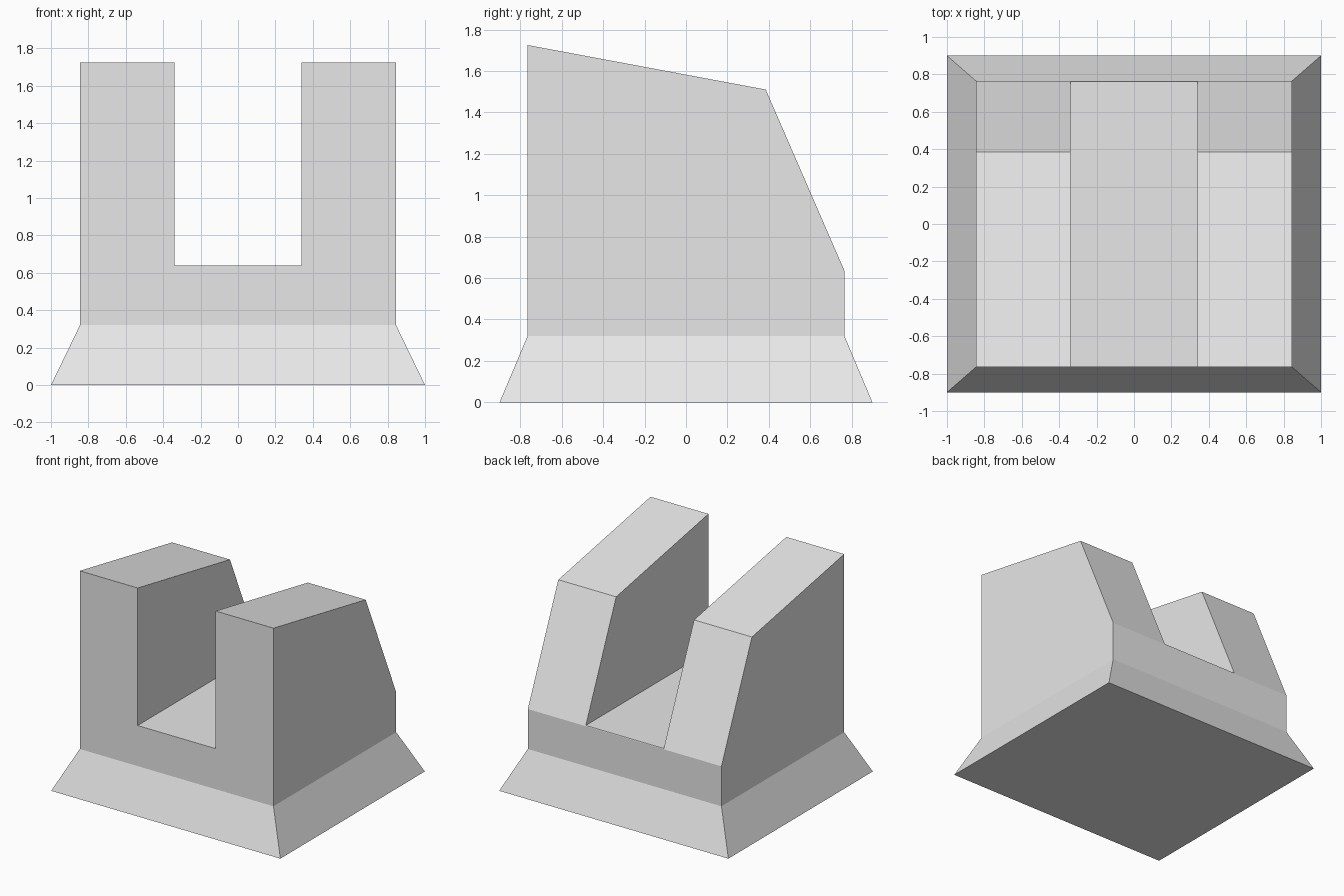
import bpy
import bmesh
from mathutils import Vector

cube = bpy.data.objects.get("Cube")
if cube:
    bpy.data.objects.remove(cube, do_unlink=True)

HALF_W, HALF_D = 0.845, 0.765      # block half sizes
SLOT = 0.34                        # half width of the channel
COLLAR, FLOOR, TOP = 0.32, 0.64, 1.725
KNEE_Y, KNEE_Z, BACK_Z = 0.385, 1.51, 0.635

grey = bpy.data.materials.new("plain grey")
grey.use_nodes = True
colour = (0.8, 0.8, 0.8, 1)
grey.diffuse_color = colour
grey.node_tree.nodes["Principled BSDF"].inputs["Base Color"].default_value = colour

bm = bmesh.new()

# U-shaped front profile, extruded from front to back
half = [(HALF_W, COLLAR), (HALF_W, TOP), (SLOT, TOP), (SLOT, FLOOR)]
outline = half + [(-x, z) for x, z in reversed(half)]
front = bm.faces.new([bm.verts.new((x, -HALF_D, z)) for x, z in outline])
back = bmesh.ops.extrude_face_region(bm, geom=[front])["geom"]
bmesh.ops.translate(bm, vec=(0, 2 * HALF_D, 0),
                    verts=[g for g in back if isinstance(g, bmesh.types.BMVert)])
bmesh.ops.recalc_face_normals(bm, faces=bm.faces)


def slice_off(start, end):
    """Remove everything above the sloping line from start to end (y, z)."""
    normal = Vector((0, start[1] - end[1], end[0] - start[0]))
    bmesh.ops.bisect_plane(bm, geom=bm.verts[:] + bm.edges[:] + bm.faces[:],
                           plane_co=(0, *start), plane_no=normal, clear_outer=True)
    bmesh.ops.holes_fill(bm, edges=[e for e in bm.edges if e.is_boundary], sides=0)


# Sloping tops, then the steep back of both walls
slice_off((-HALF_D, TOP), (KNEE_Y, KNEE_Z))
slice_off((KNEE_Y, KNEE_Z), (HALF_D, BACK_Z))

# Flared skirt drawn down from the underside
bm.faces.ensure_lookup_table()
under = min(bm.faces, key=lambda f: f.calc_center_median().z)
skirt = bmesh.ops.extrude_face_region(bm, geom=[under])["geom"]
for v in [g for g in skirt if isinstance(g, bmesh.types.BMVert)]:
    v.co = (1.0 if v.co.x > 0 else -1.0, 0.9 if v.co.y > 0 else -0.9, 0)
if under.is_valid:
    bm.faces.remove(under)
bmesh.ops.recalc_face_normals(bm, faces=bm.faces)

mesh = bpy.data.meshes.new("slotted_block")
bm.to_mesh(mesh)
bm.free()
mesh.materials.append(grey)
block = bpy.data.objects.new("slotted_block", mesh)
bpy.context.collection.objects.link(block)
